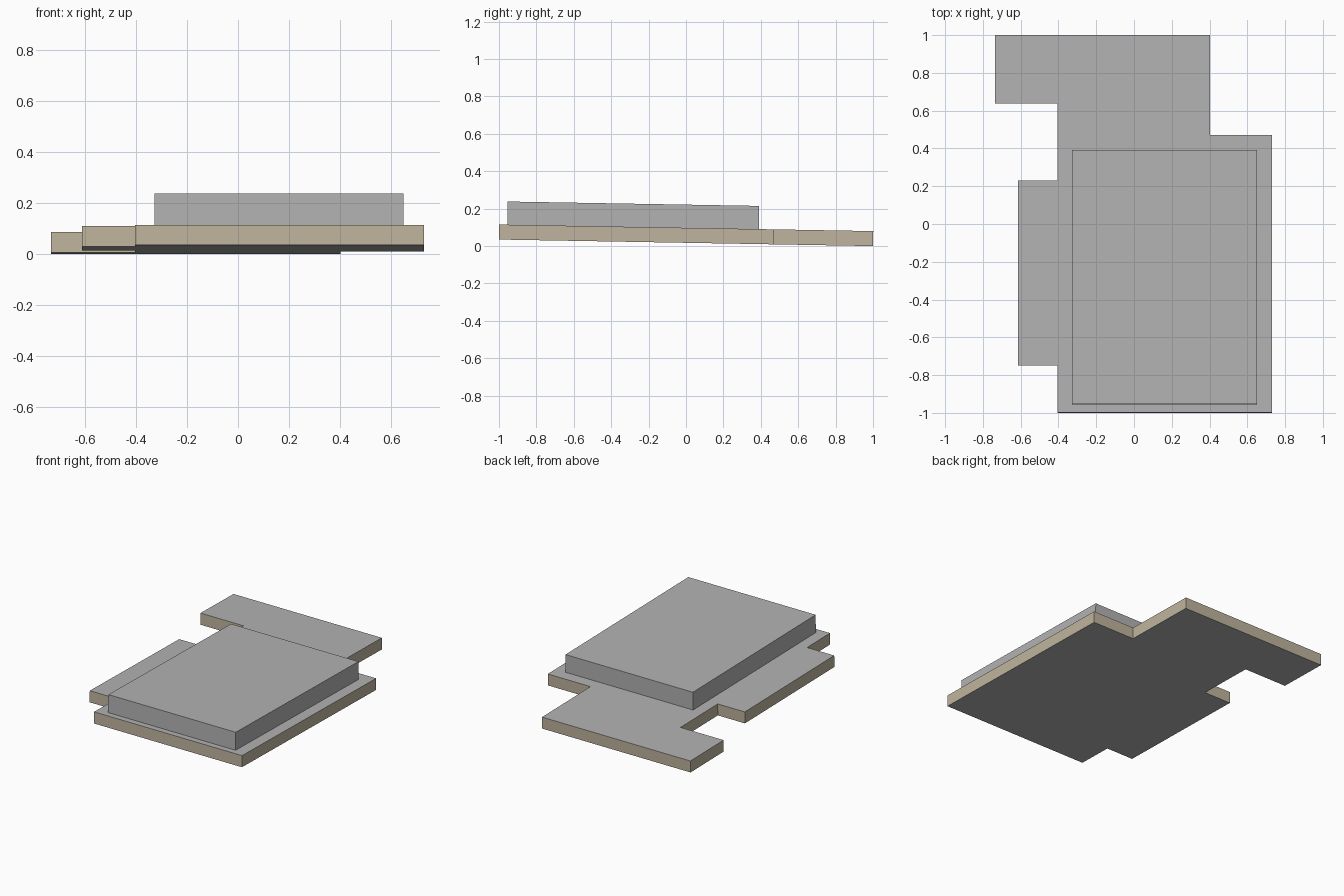
import bpy, bmesh, math
from mathutils import Matrix

if "Cube" in bpy.data.objects:
    bpy.data.objects.remove(bpy.data.objects["Cube"], do_unlink=True)

THICK = 0.08                       # base slab thickness
RISE = 0.124                       # raised block height
TILT = Matrix.Rotation(math.radians(-1), 4, 'X')
LIFT = Matrix.Translation((0, 0, math.sin(math.radians(1))))


def material(name, rgb):
    m = bpy.data.materials.new(name)
    m.use_nodes = True
    m.diffuse_color = (*rgb, 1)
    m.node_tree.nodes["Principled BSDF"].inputs["Base Color"].default_value = (*rgb, 1)
    return m


grey = material("roof grey", (0.45, 0.45, 0.45))
beige = material("wall beige", (0.52, 0.455, 0.342))


def slab(name, outline, z0, height, side_index):
    """Extrude an outline, tilt it, and colour the sides apart from top and bottom."""
    bm = bmesh.new()
    base = bm.faces.new([bm.verts.new((x, y, z0)) for x, y in outline])
    ext = bmesh.ops.extrude_face_region(bm, geom=[base], use_keep_orig=True)
    top = [v for v in ext["geom"] if isinstance(v, bmesh.types.BMVert)]
    bmesh.ops.translate(bm, verts=top, vec=(0, 0, height))
    bmesh.ops.recalc_face_normals(bm, faces=bm.faces)
    for f in bm.faces:
        f.material_index = side_index if abs(f.normal.z) < 0.5 else 0
    bmesh.ops.transform(bm, matrix=LIFT @ TILT, verts=bm.verts)
    mesh = bpy.data.meshes.new(name)
    bm.to_mesh(mesh)
    bm.free()
    mesh.materials.append(grey)
    mesh.materials.append(beige)
    obj = bpy.data.objects.new(name, mesh)
    bpy.context.collection.objects.link(obj)
    return obj


# Stepped base with beige walls
slab("base_slab", [(-0.405, -1), (0.73, -1), (0.73, 0.47), (0.403, 0.47),
                   (0.403, 1), (-0.735, 1), (-0.735, 0.637), (-0.405, 0.637),
                   (-0.405, 0.23), (-0.613, 0.23), (-0.613, -0.75), (-0.405, -0.75)],
     0, THICK, 1)

# Raised rectangular block, all grey
slab("raised_block", [(-0.327, -0.957), (0.65, -0.957), (0.65, 0.388), (-0.327, 0.388)],
     THICK, RISE, 0)
